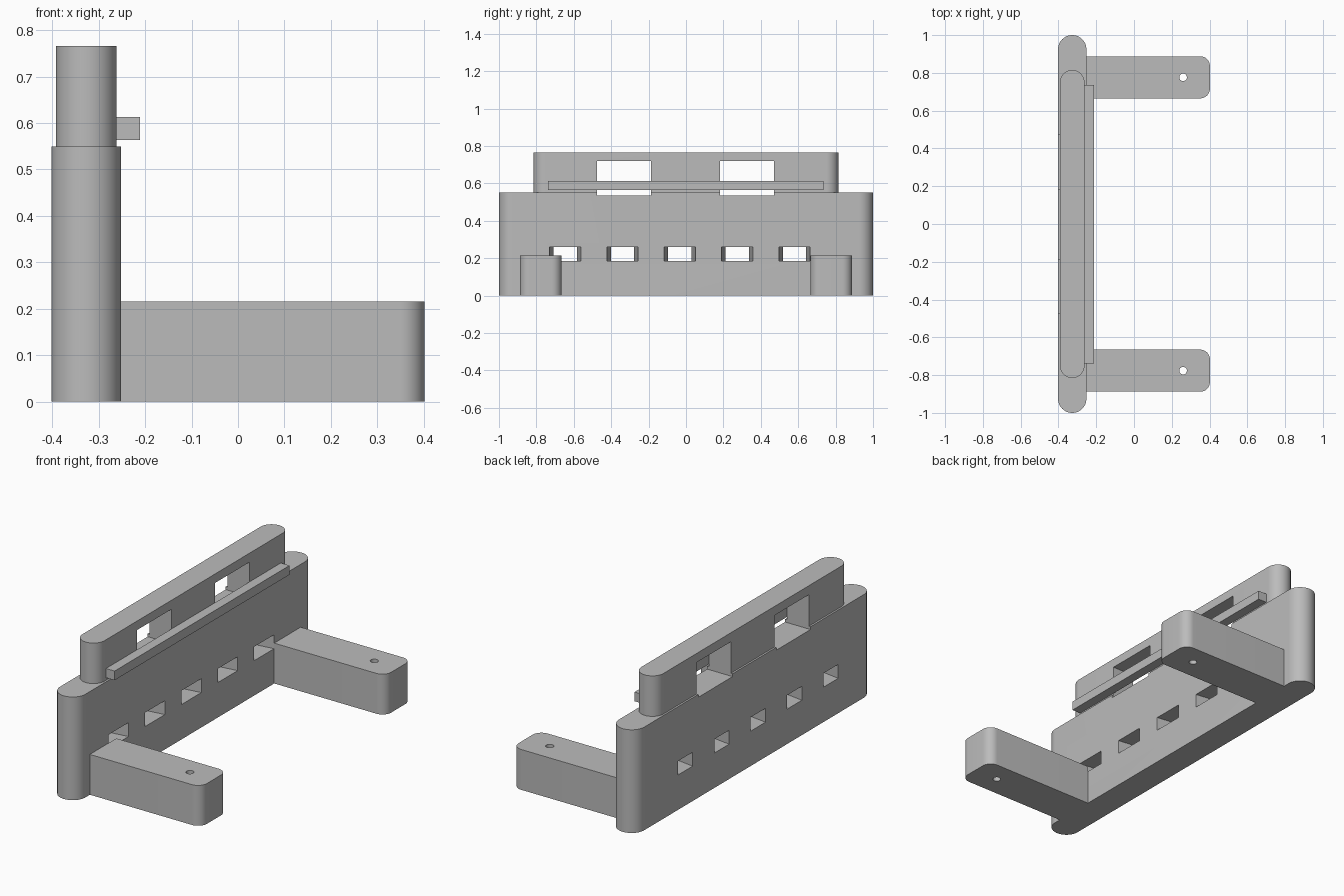
import bpy, bmesh
from math import pi, cos, sin

cube = bpy.data.objects.get("Cube")
if cube:
    bpy.data.objects.remove(cube, do_unlink=True)

grey = bpy.data.materials.new("plain grey")
grey.use_nodes = True
colour = (0.5, 0.5, 0.5, 1)
grey.diffuse_color = colour
grey.node_tree.nodes["Principled BSDF"].inputs["Base Color"].default_value = colour


def prism(name, outline, z0, z1):
    """Extrude a flat x-y outline from z0 up to z1."""
    bm = bmesh.new()
    base = bm.faces.new([bm.verts.new((x, y, z0)) for x, y in outline])
    top = bmesh.ops.extrude_face_region(bm, geom=[base])["geom"]
    verts = [v for v in top if isinstance(v, bmesh.types.BMVert)]
    bmesh.ops.translate(bm, verts=verts, vec=(0, 0, z1 - z0))
    bmesh.ops.recalc_face_normals(bm, faces=bm.faces)
    mesh = bpy.data.meshes.new(name)
    bm.to_mesh(mesh)
    bm.free()
    mesh.materials.append(grey)
    obj = bpy.data.objects.new(name, mesh)
    bpy.context.collection.objects.link(obj)
    return obj


def arc(cx, cy, r, start, end, steps):
    return [(cx + r * cos(start + (end - start) * i / steps),
             cy + r * sin(start + (end - start) * i / steps)) for i in range(steps + 1)]


def rect(x0, x1, y0, y1):
    return [(x0, y0), (x1, y0), (x1, y1), (x0, y1)]


def stadium(cx, r, half):
    """Long bar with half-round ends."""
    return arc(cx, half - r, r, 0, pi, 32) + arc(cx, r - half, r, pi, 2 * pi, 32)


def cut(obj, cutters):
    bpy.context.view_layer.objects.active = obj
    for cutter in cutters:
        mod = obj.modifiers.new("cut", 'BOOLEAN')
        mod.operation = 'DIFFERENCE'
        mod.solver = 'EXACT'
        mod.object = cutter
        bpy.ops.object.modifier_apply(modifier=mod.name)
    for cutter in cutters:
        bpy.data.objects.remove(cutter, do_unlink=True)


def smooth(obj):
    bpy.ops.object.select_all(action='DESELECT')
    obj.select_set(True)
    bpy.context.view_layer.objects.active = obj
    bpy.ops.object.shade_smooth_by_angle(angle=pi / 6)


WALL_X, WALL_R = -0.327, 0.075
FRONT = WALL_X + WALL_R


def window_cutters():
    return [prism("window_cutter", rect(-0.5, -0.1, y - 0.144, y + 0.144), 0.535, 0.718)
            for y in (-0.331, 0.326)]


# Lower wall with five slots that narrow towards the back
wall = prism("lower_wall", stadium(WALL_X, WALL_R, 1.0), 0, 0.55)
slots = []
for i in range(-2, 3):
    y = i * 0.3065 - 0.033
    outline = [(FRONT + 0.015, y - 0.086), (FRONT + 0.015, y + 0.086),
               (FRONT - 0.165, y + 0.06), (FRONT - 0.165, y - 0.06)]
    slots.append(prism("slot_cutter", outline, 0.186, 0.26))
cut(wall, slots + window_cutters())
smooth(wall)

# Upper wall with two windows
upper = prism("upper_wall", stadium(WALL_X, 0.065, 0.815), 0.55, 0.766)
cut(upper, window_cutters())
smooth(upper)

# Rail along the upper wall
prism("rail", rect(WALL_X + 0.065, -0.211, -0.738, 0.735), 0.564, 0.613)

# Two feet with rounded outer corners and a screw hole
END, CORNER = 0.402, 0.052
for name, y0, y1 in (("left_side_foot", 0.665, 0.888), ("right_side_foot", -0.888, -0.665)):
    outline = ([(FRONT, y1), (FRONT, y0)]
               + arc(END - CORNER, y0 + CORNER, CORNER, -pi / 2, 0, 12)
               + arc(END - CORNER, y1 - CORNER, CORNER, 0, pi / 2, 12))
    foot = prism(name, outline, 0, 0.215)
    hole = arc(0.26, (y0 + y1) / 2, 0.02, 0, 2 * pi, 24)[:-1]
    cut(foot, [prism("hole_cutter", hole, -0.1, 0.4)])
    smooth(foot)
